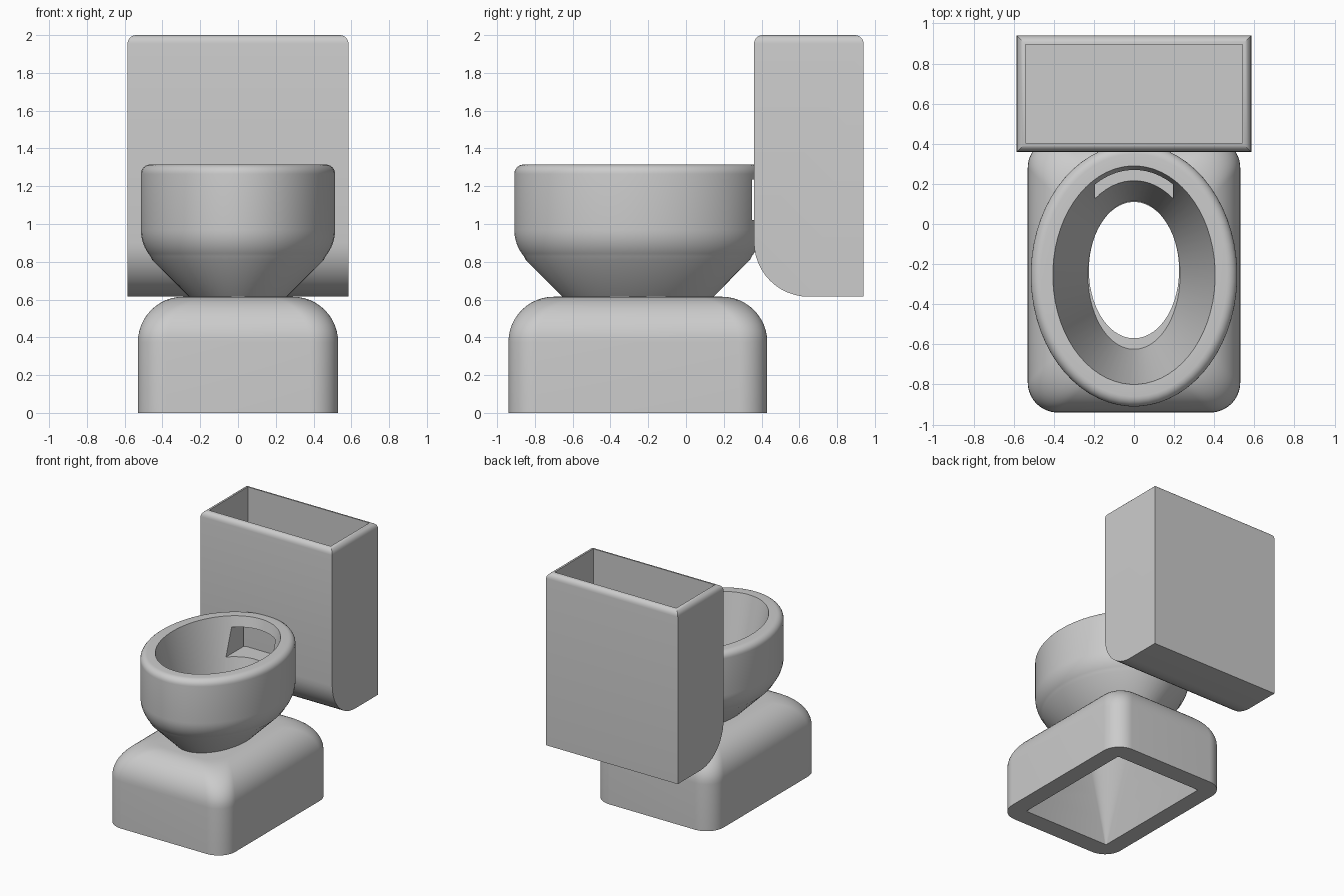
import bpy, bmesh
from math import sin, cos, pi, radians
from mathutils import Vector

if "Cube" in bpy.data.objects:
    bpy.data.objects.remove(bpy.data.objects["Cube"])

GREY = (0.6, 0.6, 0.6, 1)
ceramic = bpy.data.materials.new("grey_ceramic")
ceramic.use_nodes = True
ceramic.diffuse_color = GREY
ceramic.node_tree.nodes["Principled BSDF"].inputs["Base Color"].default_value = GREY


def finish(name, bm):
    """Turn a bmesh into a named, smooth-shaded ceramic object."""
    bmesh.ops.recalc_face_normals(bm, faces=bm.faces)
    mesh = bpy.data.meshes.new(name)
    bm.to_mesh(mesh)
    bm.free()
    mesh.materials.append(ceramic)
    obj = bpy.data.objects.new(name, mesh)
    bpy.context.collection.objects.link(obj)
    return obj


def smooth(obj):
    bpy.ops.object.select_all(action='DESELECT')
    obj.select_set(True)
    bpy.context.view_layer.objects.active = obj
    bpy.ops.object.shade_smooth_by_angle(angle=radians(32))


def loft(name, rings):
    """Join rings of points into a closed, ring-shaped solid."""
    bm = bmesh.new()
    loops = [[bm.verts.new(p) for p in ring] for ring in rings]
    for a, b in zip(loops, loops[1:] + loops[:1]):
        for i in range(len(a)):
            j = (i + 1) % len(a)
            bm.faces.new((a[i], a[j], b[j], b[i]))
    return finish(name, bm)


def ellipse(cy, sx, sy, z, n=64):
    return [(sx * cos(t), cy + sy * sin(t), z)
            for t in (2 * pi * (i + 0.5) / n for i in range(n))]


def rounded_rect(cy, hx, hy, r, z, n=16):
    points = []
    for k, (mx, my) in enumerate(((1, 1), (-1, 1), (-1, -1), (1, -1))):
        for j in range(n):
            t = pi / 2 * (k + j / (n - 1))
            points.append((mx * (hx - r) + r * cos(t),
                           cy + my * (hy - r) + r * sin(t), z))
    return points


def arc(cx, cz, r, start, end, n):
    return [(cx + r * cos(radians(start + (end - start) * i / n)),
             cz + r * sin(radians(start + (end - start) * i / n)))
            for i in range(n + 1)]


# Base: domed block, hollowed from a rectangular mouth to an oval drain
HX, HY, BASE_Y, TOP, DOME = 0.53, 0.685, -0.255, 0.615, 0.24
rings = [rounded_rect(BASE_Y, HX, HY, 0.15, 0)]
for x, z in arc(HX - DOME, TOP - DOME, DOME, 0, 90, 12):
    inset = HX - x
    rings.append(rounded_rect(BASE_Y, HX - inset, HY - inset, 0.15, z))
drain = ellipse(-0.23, 0.225, 0.34, TOP)
mouth = rounded_rect(BASE_Y, HX - 0.14, HY - 0.15, 0.01, 0)
for f in (0, 0.25, 0.5, 0.75, 1):
    rings.append([Vector(d).lerp(Vector(m), f) for d, m in zip(drain, mouth)])
smooth(loft("base", rings))

# Bowl: oval shell with a rounded rim and a straight tapered inside
profile = [(0.26, TOP), (0.455, 0.81)]
profile += arc(0.295, 0.97, 0.22, -40, 0, 8)
profile += arc(0.465, 1.265, 0.05, 0, 90, 6)
profile += [(0.405, 1.315), (0.23, TOP)]
bowl = loft("bowl", [ellipse(-0.255, x, x + 0.14, z) for x, z in profile])

# Water inlet: rectangular passage through the back wall of the bowl
bm = bmesh.new()
bmesh.ops.create_cube(bm, size=1)
bmesh.ops.scale(bm, vec=(0.39, 0.6, 0.215), verts=bm.verts)
bmesh.ops.translate(bm, vec=(0, 0.2, 1.1275), verts=bm.verts)
cutter = finish("inlet_cutter", bm)
cutter.hide_render = True
cut = bowl.modifiers.new("inlet", 'BOOLEAN')
cut.operation = 'DIFFERENCE'
cut.solver = 'EXACT'
cut.object = cutter
bpy.context.view_layer.objects.active = bowl
bpy.ops.object.modifier_apply(modifier=cut.name)
bpy.data.objects.remove(cutter)
smooth(bowl)

# Tank: box with a curved lower front, rounded rim and open top
bm = bmesh.new()
bmesh.ops.create_cube(bm, size=1)
bmesh.ops.scale(bm, vec=(1.17, 0.58, 1.385), verts=bm.verts)
bmesh.ops.translate(bm, vec=(0, 0.65, 1.3075), verts=bm.verts)
front_bottom = [e for e in bm.edges
                if all(v.co.z < 1 and v.co.y < 0.5 for v in e.verts)]
bmesh.ops.bevel(bm, geom=front_bottom, offset=0.29, segments=12,
                profile=0.5, affect='EDGES')
rim = [e for e in bm.edges if all(v.co.z > 1.99 for v in e.verts)]
bmesh.ops.bevel(bm, geom=rim, offset=0.045, segments=5,
                profile=0.5, affect='EDGES')
lid = max(bm.faces, key=lambda f: f.calc_center_median().z)
floor = bmesh.ops.extrude_discrete_faces(bm, faces=[lid])["faces"][0]
bmesh.ops.translate(bm, vec=(0, 0, -1.08), verts=floor.verts)
smooth(finish("tank", bm))
